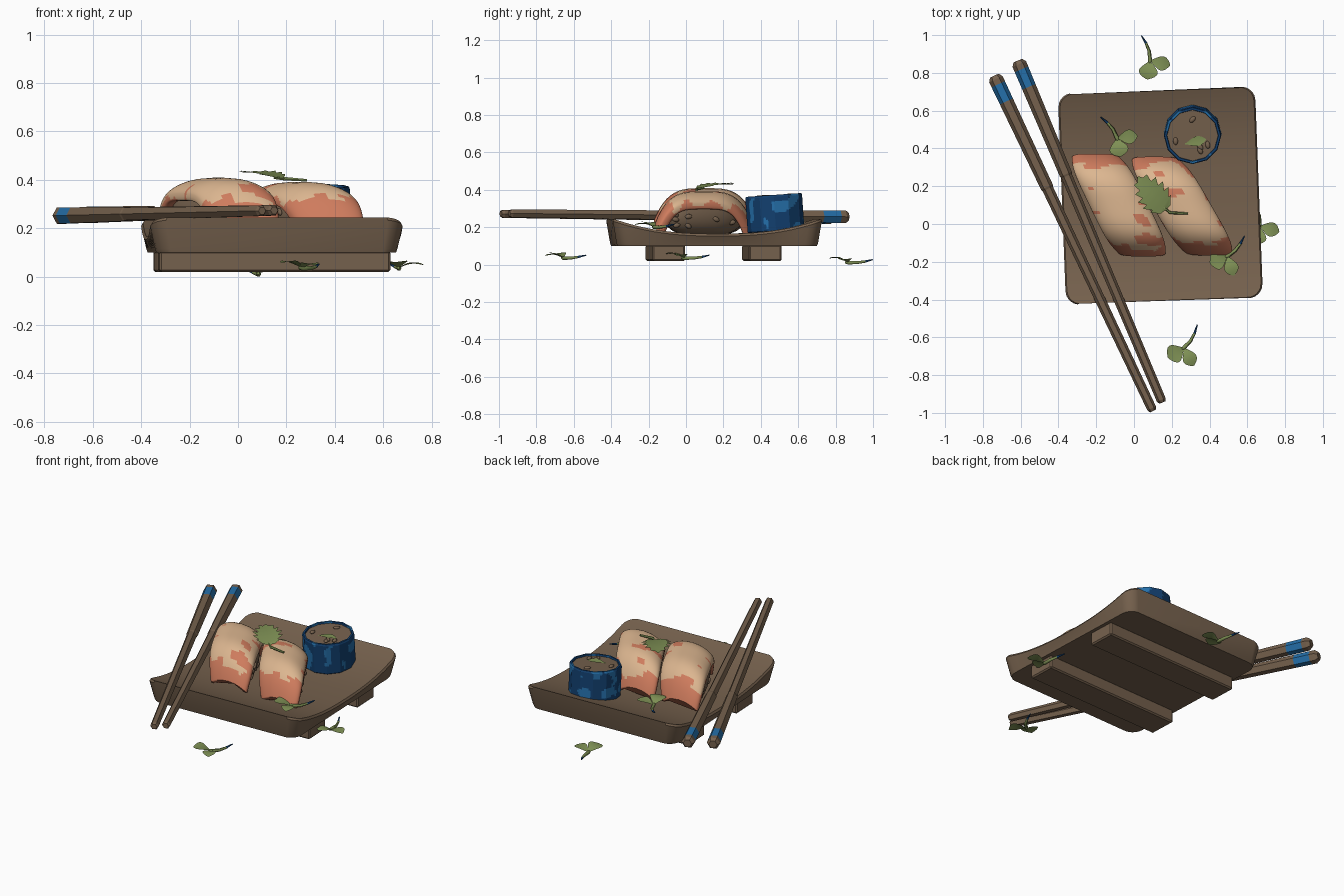
import bpy, bmesh, math, random
from math import sin, cos, pi, radians
from mathutils import Vector, Matrix, noise

if "Cube" in bpy.data.objects:
    bpy.data.objects.remove(bpy.data.objects["Cube"])
random.seed(4)


def material(name, rgb):
    m = bpy.data.materials.new(name)
    m.use_nodes = True
    m.diffuse_color = (*rgb, 1)
    m.node_tree.nodes["Principled BSDF"].inputs["Base Color"].default_value = (*rgb, 1)
    return m


BROWN = material("warm brown", (0.18, 0.12, 0.075))
NAVY = material("dark blue", (0.006, 0.05, 0.16))
BLUE = material("light blue", (0.018, 0.16, 0.40))
GREEN = material("leaf green", (0.21, 0.28, 0.09))
SALMON = material("salmon orange", (0.62, 0.20, 0.11))
PEACH = material("pale peach", (0.72, 0.47, 0.28))


def finish(name, bm, mats, rule=None, smooth=None):
    """Turn a bmesh into an object, colouring faces by rule(centre, normal)."""
    bmesh.ops.recalc_face_normals(bm, faces=bm.faces)
    if rule:
        for f in bm.faces:
            f.material_index = rule(f.calc_center_median(), f.normal)
    me = bpy.data.meshes.new(name)
    bm.to_mesh(me)
    bm.free()
    for m in mats:
        me.materials.append(m)
    ob = bpy.data.objects.new(name, me)
    bpy.context.collection.objects.link(ob)
    if smooth:
        bpy.ops.object.select_all(action="DESELECT")
        ob.select_set(True)
        bpy.context.view_layer.objects.active = ob
        bpy.ops.object.shade_smooth_by_angle(angle=radians(smooth))
    return ob


def loft(name, rings, mats, rule=None, smooth=None):
    """Skin a list of closed rings and cap both ends."""
    bm = bmesh.new()
    vs = [[bm.verts.new(p) for p in r] for r in rings]
    n = len(vs[0])
    for a, b in zip(vs, vs[1:]):
        for i in range(n):
            j = (i + 1) % n
            bm.faces.new((a[i], a[j], b[j], b[i]))
    bm.faces.new(vs[0])
    bm.faces.new(vs[-1])
    return finish(name, bm, mats, rule, smooth)


def tube(name, points, radii, sides, mats, rule=None, smooth=None):
    """Skin rings around a path."""
    pts = [Vector(p) for p in points]
    rings = []
    for i, p in enumerate(pts):
        d = (pts[min(i + 1, len(pts) - 1)] - pts[max(i - 1, 0)]).normalized()
        side = d.cross(Vector((0, 0, 1))).normalized()
        up = side.cross(d)
        rings.append([p + (side * cos(2 * pi * k / sides) + up * sin(2 * pi * k / sides)) * radii[i]
                      for k in range(sides)])
    return loft(name, rings, mats, rule, smooth)


def power(v, e):
    return math.copysign(abs(v) ** e, v)


# Serving board: flat base, sides flaring out, top dipping in the middle
def board_top(y):
    return 0.165 + 0.08 * abs(y / 0.56) ** 2.5


place = Matrix.Translation((0.14, 0.15, 0)) @ Matrix.Rotation(radians(2.2), 4, "Z")
corner, half_y = 0.075, 0.56
arc = [corner * (1 - cos(radians(a))) for a in (10, 25, 40, 55, 70, 90)]
flat = [corner + (half_y - corner) * k / 10 for k in range(1, 10)]
edge = [-half_y + d for d in arc + flat]
rings = []
for y in edge + [0] + [-e for e in reversed(edge)]:
    inset = max(0, abs(y) - (half_y - corner))
    w = 0.522 - corner + math.sqrt(max(corner ** 2 - inset ** 2, 0))
    z = board_top(y)
    ring = [(-w * 0.95, y * 0.955, 0.10), (w * 0.95, y * 0.955, 0.10), (w * 0.96, y * 0.965, 0.115),
            (w, y, z - 0.012), (w * 0.985, y * 0.993, z),
            (-w * 0.985, y * 0.993, z), (-w, y, z - 0.012), (-w * 0.96, y * 0.965, 0.115)]
    rings.append([place @ Vector(p) for p in ring])
loft("serving_board", rings, [BROWN], smooth=35)

# Two feet under the board
for name, y in (("front_foot", -0.26), ("back_foot", 0.256)):
    bm = bmesh.new()
    bmesh.ops.create_cube(bm, size=1, matrix=place @ Matrix.Translation((0, y, 0.0625))
                          @ Matrix.Diagonal((0.955, 0.175, 0.085, 1)))
    bmesh.ops.bevel(bm, geom=bm.edges[:], offset=0.008, segments=1, affect="EDGES")
    finish(name, bm, [BROWN])


def seed(name, at, axis, normal):
    """Small flattened grain lying on a surface."""
    n = Vector(normal).normalized()
    a = (Vector(axis) - n * Vector(axis).dot(n)).normalized()
    basis = Matrix((a, n.cross(a), n)).transposed().to_4x4()
    bm = bmesh.new()
    bmesh.ops.create_icosphere(bm, subdivisions=2, radius=1, matrix=Matrix.Translation(at)
                               @ basis @ Matrix.Diagonal((0.021, 0.013, 0.009, 1)))
    finish(name, bm, [BROWN], smooth=60)


# Rice pads with draped fish slices
def fish_colour(c, n):
    streak = noise.noise(Vector((c.x * 7, c.y * 17, 3.1)))
    edge_noise = noise.noise(Vector((c.x * 12, c.y * 12, 8.4)))
    return 0 if c.z < 0.305 + 0.07 * edge_noise or streak > 0.27 else 1


def rice_and_fish(side, centre, axis, height):
    centre, axis = Vector(centre), Vector(axis)
    along = axis.normalized()

    def rice_point(u, v):
        p, q, h = power(cos(v), 0.6) * power(cos(u), 0.7), power(cos(v), 0.6) * power(sin(u), 0.7), sin(v)
        return centre + axis * 0.84 * p + Vector((0.147 * q, 0, 0.255 + 0.1 * h))

    rows = [radians(a) for a in range(-80, 81, 16)]
    loft(side + "_rice", [[rice_point(2 * pi * k / 32, v) for k in range(32)] for v in rows],
         [BROWN], smooth=50)
    for k in range(12):
        u = random.choice((0.5, 1.5)) * pi + random.uniform(-0.9, 0.9)
        p = rice_point(u, random.uniform(-0.5, 0.2))
        seed(f"{side}_rice_seed_{k}", p, (random.random(), 1, random.uniform(-1, 1)),
             (math.copysign(1, sin(u)), 0.3 * math.copysign(1, sin(u)), 0))

    def path(t):
        return centre + axis * 0.93 * t + Vector((0, 0, height - 0.15 * abs(t) ** 4))

    rings = []
    for i in range(49):
        t = sin((i / 24 - 1) * pi / 2)
        d = (path(t + 0.01) - path(t - 0.01)).normalized()
        n = d.cross(along.cross(Vector((0, 0, 1)))).normalized()
        n = n if n.z > 0 else -n
        size = 0.86 if i in (0, 48) else 1
        width = (0.157 - 0.03 * abs(t) ** 5) * size
        ring = []
        for k in range(48):
            a = 2 * pi * k / 48
            s = power(cos(a), 0.55)
            ring.append(path(t) + Vector((s * width, 0, -0.04 * s * s))
                        + n * power(sin(a), 0.6) * 0.037 * size)
        rings.append(ring)
    loft(side + "_fish_slice", rings, [SALMON, PEACH], fish_colour, smooth=50)


rice_and_fish("right", (-0.08, 0.10, 0), (0.125, -0.26, 0), 0.372)
rice_and_fish("left", (0.255, 0.095, 0), (0.143, -0.25, 0), 0.355)

# Seaweed roll: twelve-sided wrapper with a recessed rice top, slightly tilted
tilt = Matrix.Translation((0.31, 0.475, 0.275)) @ Matrix.Rotation(radians(4), 4, "X")


def roll_ring(r, z):
    out = []
    for k in range(72):
        a = 2 * pi * k / 72
        rr = r * cos(pi / 12) / cos(a % (pi / 6) - pi / 12)
        out.append(tilt @ Vector((rr * cos(a), rr * sin(a), z)))
    return out


def roll_colour(c, n):
    local = tilt.inverted() @ c
    if local.xy.length < 0.13:
        return 2
    return 1 if noise.noise(local * 14) > 0.22 else 0


levels = [(0.145, -0.1)] + [(0.152, -0.092 + 0.012 * k) for k in range(16)]
levels += [(0.148, 0.098), (0.137, 0.098), (0.135, 0.088)]
loft("seaweed_roll", [roll_ring(r, z) for r, z in levels], [NAVY, BLUE, BROWN], roll_colour)
for k, (x, y) in enumerate(((0.0, 0.085), (-0.09, -0.03), (0.04, -0.08), (0.08, -0.05), (0.04, -0.06))):
    seed(f"roll_seed_{k}", tilt @ Vector((x, y, 0.092)), (random.uniform(-1, 1), 1, 0), (0, 0, 1))

# Chopsticks: wide painted handle, small step, long narrow shaft
steps = [(0, 0.025), (0.02, 0.039), (0.05, 0.039), (0.15, 0.038), (0.65, 0.034),
         (0.66, 0.030), (1.94, 0.025), (1.955, 0.017)]
for name, a, b in (("outer_chopstick", (-0.74, 0.785, 0.252), (0.10, -0.99, 0.272)),
                   ("inner_chopstick", (-0.615, 0.865, 0.256), (0.15, -0.945, 0.274))):
    a, b = Vector(a), Vector(b)
    d = (b - a).normalized()
    tube(name, [a + d * s * (b - a).length / 1.955 for s, _ in steps], [r for _, r in steps], 6,
         [BROWN, BLUE], lambda c, n, a=a: 1 if 0.06 < (c - a).length < 0.14 else 0)


def leaf(name, base, tip, width, jagged=False, rise=0.012):
    """Cupped leaf blade made from a midrib and two edges."""
    base, tip = Vector(base), Vector(tip)
    side = (tip - base).cross(Vector((0, 0, 1))).normalized()
    bm, rows, count = bmesh.new(), [], 12
    for i in range(count + 1):
        t = i / count
        w = max(width * sin(pi * t ** (0.75 if jagged else 1.4)) ** 0.75, 0.004) if 0 < t < 1 else 0.004
        if jagged and i % 2:
            w *= 0.66
        mid = base.lerp(tip, t) + Vector((0, 0, rise * sin(pi * t)))
        sweep = (tip - base) * (0.08 if jagged and not i % 2 and t < 1 else 0)
        lift = Vector((0, 0, w * 0.12))
        rows.append([bm.verts.new(mid + side * w * s + abs(s) * (sweep + lift)) for s in (-1, 0, 1)])
    for p, q in zip(rows, rows[1:]):
        for s in (0, 1):
            bm.faces.new((p[s], p[s + 1], q[s + 1], q[s]))
    finish(name, bm, [GREEN], smooth=60)


# Cress sprigs: two round leaves and a curved stem with a dark end
def sprig(name, base, angle):
    base = Vector(base)

    def offset(deg, length, z):
        a = radians(angle + deg)
        return base + Vector((cos(a) * length, sin(a) * length, z))

    leaf(name + "_long_leaf", base, offset(-122, 0.108, 0.012), 0.038)
    leaf(name + "_round_leaf", base, offset(-208, 0.10, 0.022), 0.05)
    pts = [offset(-205, 0.015, 0.002), base, offset(-14, 0.05, 0), offset(-6, 0.095, 0.006),
           offset(0, 0.14, 0.016)]
    tube(name + "_stem", pts, [0.006, 0.011, 0.009, 0.007, 0.003], 6, [GREEN, NAVY],
         lambda c, n: 1 if (c - base).length > 0.1 else 0, smooth=60)


for name, base, angle in (("back_sprig", (0.085, 0.865, 0.011), 109),
                          ("board_back_sprig", (-0.09, 0.455, 0.205), 128),
                          ("side_sprig", (0.665, -0.01, 0.035), 105),
                          ("board_front_sprig", (0.495, -0.17, 0.20), 50),
                          ("front_sprig", (0.265, -0.655, 0.035), 60)):
    sprig(name, base, angle)

# Jagged garnish leaf on the fish and a sliver of filling in the roll
leaf("garnish_leaf", (0.18, 0.06, 0.405), (0.02, 0.25, 0.43), 0.09, True, 0.008)
tube("garnish_stem", [(0.15, 0.095, 0.408), (0.19, 0.06, 0.405), (0.285, 0.055, 0.398)],
     [0.005, 0.008, 0.006], 6, [GREEN])
leaf("roll_filling", tilt @ Vector((-0.04, -0.045, 0.091)), tilt @ Vector((0.07, -0.02, 0.091)), 0.026,
     rise=0.004)
